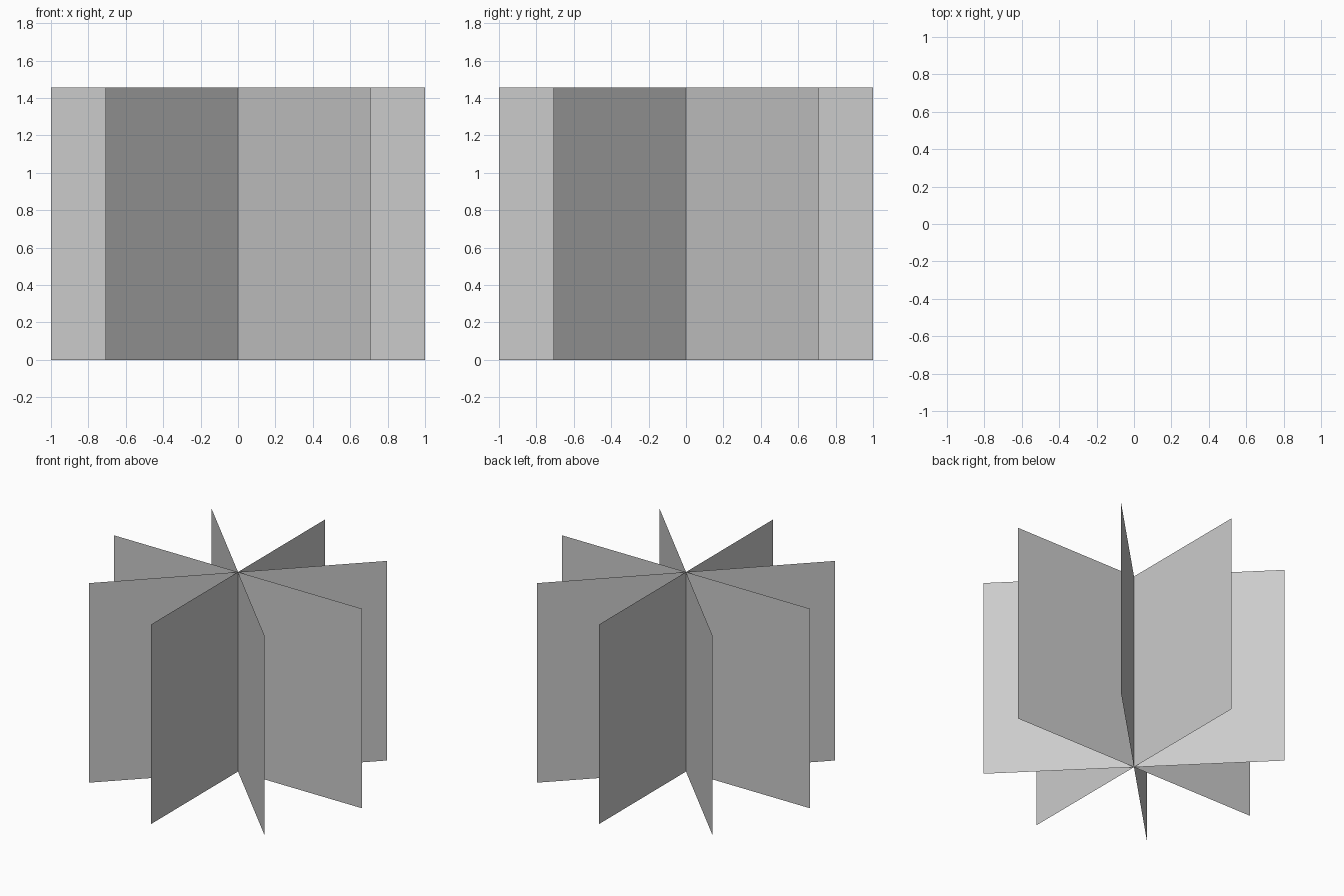
import bpy
import math

if "Cube" in bpy.data.objects:
    bpy.data.objects.remove(bpy.data.objects["Cube"])

HALF_WIDTH = 1.0
HEIGHT = 1.455


def upright_card(name, angle):
    """Thin flat card standing on the ground, turned about the centre axis."""
    x, y = HALF_WIDTH * math.cos(angle), HALF_WIDTH * math.sin(angle)
    mesh = bpy.data.meshes.new(name)
    mesh.from_pydata(
        [(-x, -y, 0), (x, y, 0), (x, y, HEIGHT), (-x, -y, HEIGHT)],
        [], [(0, 1, 2, 3)])
    mesh.update()
    card = bpy.data.objects.new(name, mesh)
    bpy.context.collection.objects.link(card)
    return card


# Four crossing cards, 45 degrees apart
for i in range(4):
    upright_card(f"crossed_card_{i + 1}", math.radians(45 * i))
